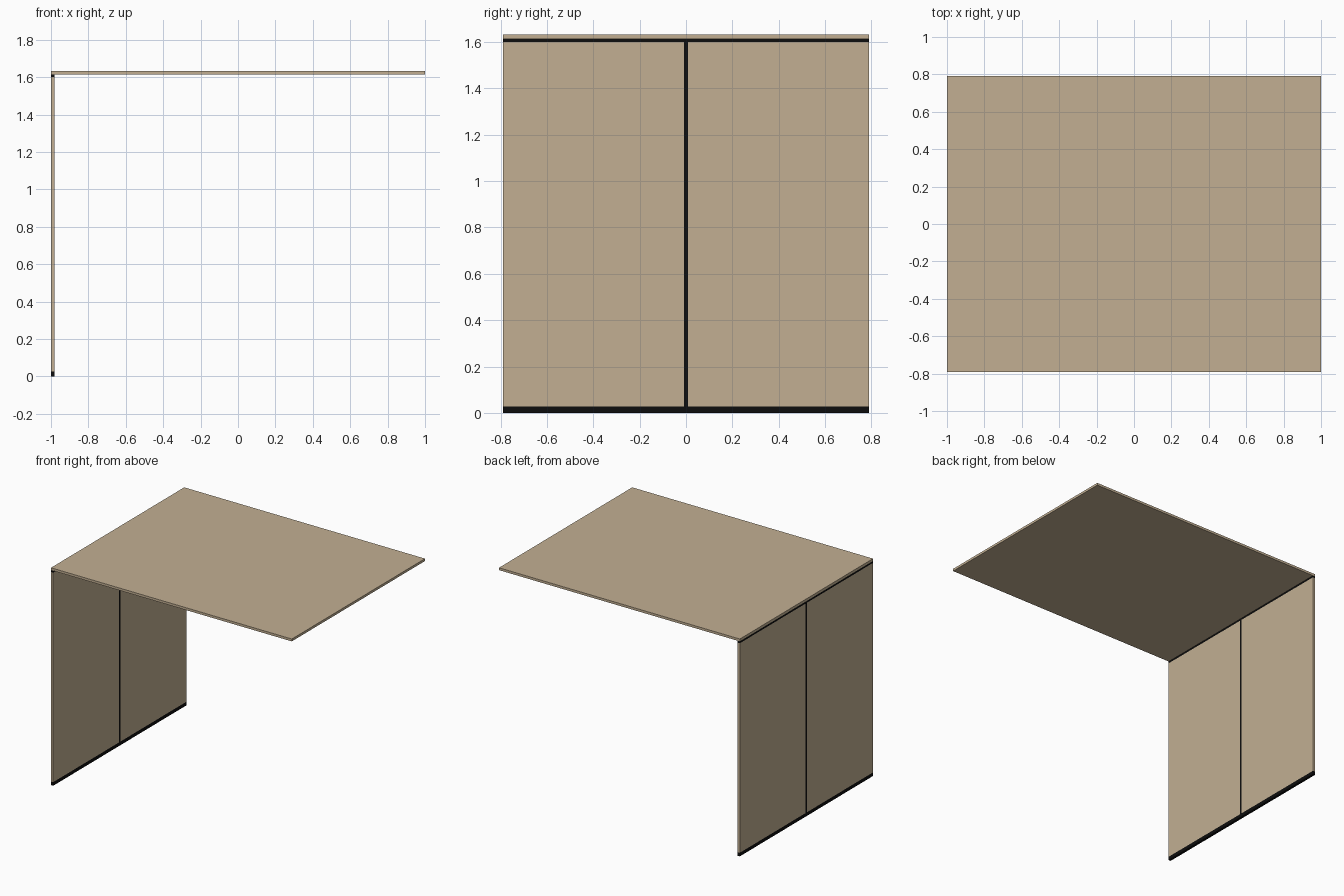
import bpy

if "Cube" in bpy.data.objects:
    bpy.data.objects.remove(bpy.data.objects["Cube"])


def make_material(name, rgb):
    m = bpy.data.materials.new(name)
    m.diffuse_color = (*rgb, 1)
    m.use_nodes = True
    m.node_tree.nodes["Principled BSDF"].inputs["Base Color"].default_value = m.diffuse_color
    return m


wood = make_material("light wood", (0.54, 0.43, 0.29))
black = make_material("black trim", (0.004, 0.004, 0.004))


def box(name, x, y, z, mat):
    """Axis-aligned box from (min, max) ranges."""
    bpy.ops.mesh.primitive_cube_add(size=1, location=[(a + b) / 2 for a, b in (x, y, z)])
    ob = bpy.context.object
    ob.name = name
    ob.scale = [b - a for a, b in (x, y, z)]
    bpy.ops.object.transform_apply(location=False, rotation=False, scale=True)
    ob.data.materials.append(mat)
    return ob


HALF_Y = 0.79
SIDE_X = (-1.0, -0.982)      # thickness of the side panels
GAP = 0.008                  # half width of the joint between panels
FOOT, RAIL, TOP, HEIGHT = 0.027, 1.6, 1.614, 1.632

# Table top
box("table_top", (-1, 1), (-HALF_Y, HALF_Y), (TOP, HEIGHT), wood)

# Two side panels
box("front_side_panel", SIDE_X, (-HALF_Y, -GAP), (FOOT, RAIL), wood)
box("back_side_panel", SIDE_X, (GAP, HALF_Y), (FOOT, RAIL), wood)

# Black foot, joint strip and upper rail
box("foot_strip", SIDE_X, (-HALF_Y, HALF_Y), (0, FOOT), black)
box("joint_strip", SIDE_X, (-GAP, GAP), (FOOT, RAIL), black)
box("upper_rail", SIDE_X, (-HALF_Y, HALF_Y), (RAIL, TOP), black)
